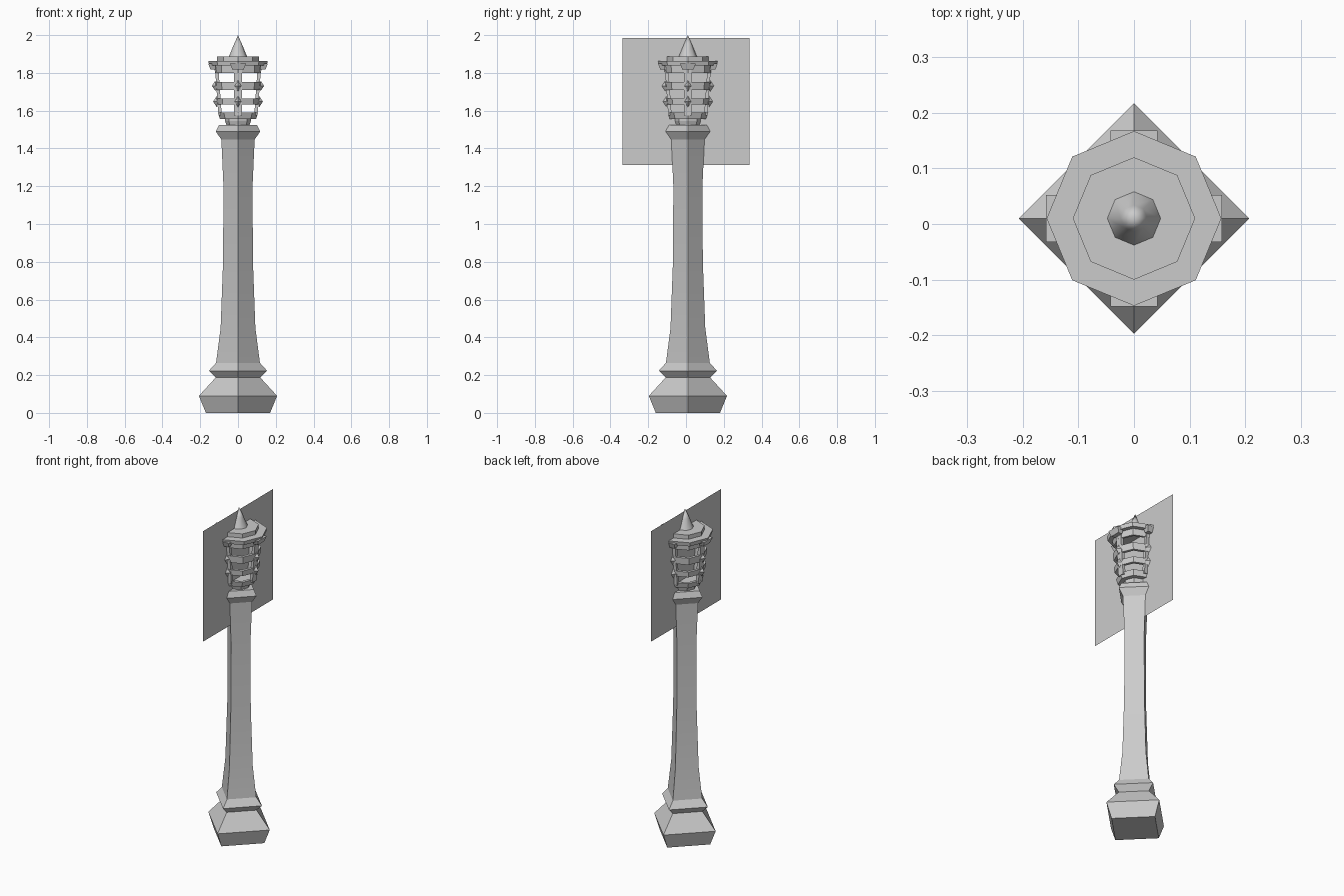
import bpy, bmesh, math
from mathutils import Matrix, Vector

if "Cube" in bpy.data.objects:
    bpy.data.objects.remove(bpy.data.objects["Cube"])

CY = 0.01  # the post stands slightly behind the panel centre

grey = bpy.data.materials.new("stone_grey")
grey.diffuse_color = (0.6, 0.6, 0.6, 1)
grey.use_nodes = True
grey.node_tree.nodes["Principled BSDF"].inputs["Base Color"].default_value = grey.diffuse_color


def finish(name, bm, smooth=None, y=CY):
    bmesh.ops.recalc_face_normals(bm, faces=bm.faces)
    me = bpy.data.meshes.new(name)
    bm.to_mesh(me)
    bm.free()
    ob = bpy.data.objects.new(name, me)
    ob.location.y = y
    me.materials.append(grey)
    bpy.context.collection.objects.link(ob)
    if smooth:
        bpy.ops.object.select_all(action='DESELECT')
        ob.select_set(True)
        bpy.context.view_layer.objects.active = ob
        bpy.ops.object.shade_smooth_by_angle(angle=math.radians(smooth))
    return ob


def lathe(name, profile, sides, closed=False, smooth=None):
    """Turn (radius, z) points about the axis; closed makes a ring."""
    bm = bmesh.new()
    rows = []
    for r, z in profile:
        if r == 0:
            rows.append([bm.verts.new((0, 0, z))] * sides)
        else:
            rows.append([bm.verts.new((r * math.cos(2 * math.pi * i / sides),
                                       r * math.sin(2 * math.pi * i / sides), z))
                         for i in range(sides)])
    pairs = list(zip(rows, rows[1:]))
    if closed:
        pairs.append((rows[-1], rows[0]))
    for a, b in pairs:
        for i in range(sides):
            j = (i + 1) % sides
            bm.faces.new(list(dict.fromkeys((a[i], a[j], b[j], b[i]))))
    if not closed:
        for row in (rows[0], rows[-1]):
            if row[0] is not row[1]:
                bm.faces.new(row)
    return finish(name, bm, smooth)


def four_prisms(name, bottom, top):
    """Tapered blocks on the four axes; each end is (r_in, r_out, half_width, z)."""
    bm = bmesh.new()
    for k in range(4):
        rot = Matrix.Rotation(k * math.pi / 2, 3, 'Z')
        ends = []
        for r0, r1, w, z in (bottom, top):
            ends.append([bm.verts.new(rot @ Vector(p)) for p in
                         ((r0, -w, z), (r1, -w, z), (r1, w, z), (r0, w, z))])
        a, b = ends
        bm.faces.new(a)
        bm.faces.new(b)
        for i in range(4):
            j = (i + 1) % 4
            bm.faces.new((a[i], a[j], b[j], b[i]))
    return finish(name, bm)


# Square post with plinth, collar, waisted shaft and capital
lathe("post", [(.17, 0), (.207, .09), (.118, .187), (.154, .223), (.116, .265),
               (.092, .45), (.079, .80), (.077, 1.20), (.088, 1.447),
               (.118, 1.49), (.1, 1.525)], 4, smooth=20)

# Lantern foot and floor
lathe("lantern_foot", [(.06, 1.52), (.068, 1.545), (.068, 1.56)], 8)
lathe("lantern_floor", [(.096, 1.557), (.106, 1.59), (.088, 1.59), (.085, 1.575)], 8)

# Cage bands
lathe("lower_band", [(.096, 1.632), (.114, 1.632), (.118, 1.665), (.1, 1.665)], 8, True)
lathe("upper_band", [(.102, 1.71), (.12, 1.71), (.124, 1.752), (.106, 1.752)], 8, True)
lathe("top_band", [(.108, 1.8), (.122, 1.8), (.126, 1.845), (.108, 1.845)], 8, True)

# Cage bars and the pointed studs where they cross the bands
four_prisms("cage_bars", (.086, .104, .02, 1.575), (.104, .122, .02, 1.83))
for name, r, z in (("lower_studs", .112, 1.648), ("upper_studs", .118, 1.731)):
    bm = bmesh.new()
    for k in range(4):
        rot = Matrix.Rotation(k * math.pi / 2, 3, 'Z')
        ring = [bm.verts.new(rot @ Vector(p)) for p in
                ((r, -.018, z), (r, 0, z - .03), (r, .018, z), (r, 0, z + .03))]
        tip = bm.verts.new(rot @ Vector((r + .02, 0, z)))
        bm.faces.new(ring)
        for i in range(4):
            bm.faces.new((ring[i], ring[(i + 1) % 4], tip))
    finish(name, bm)

# Lantern roof, drop tabs, upper tier and spike
lathe("roof_plate", [(.152, 1.838), (.157, 1.862)], 8)
four_prisms("roof_tabs", (.12, .146, .03, 1.818), (.12, .158, .042, 1.85))
lathe("roof_tier", [(.11, 1.862), (.11, 1.887)], 8)
lathe("spike", [(.048, 1.887), (.024, 1.945), (0, 2.0)], 8, smooth=60)

# Thin upright panel through the lantern
bm = bmesh.new()
bm.faces.new([bm.verts.new((0, y, z)) for y, z in
              ((-.336, 1.313), (.336, 1.313), (.336, 1.985), (-.336, 1.985))])
finish("glow_panel", bm, y=0)
